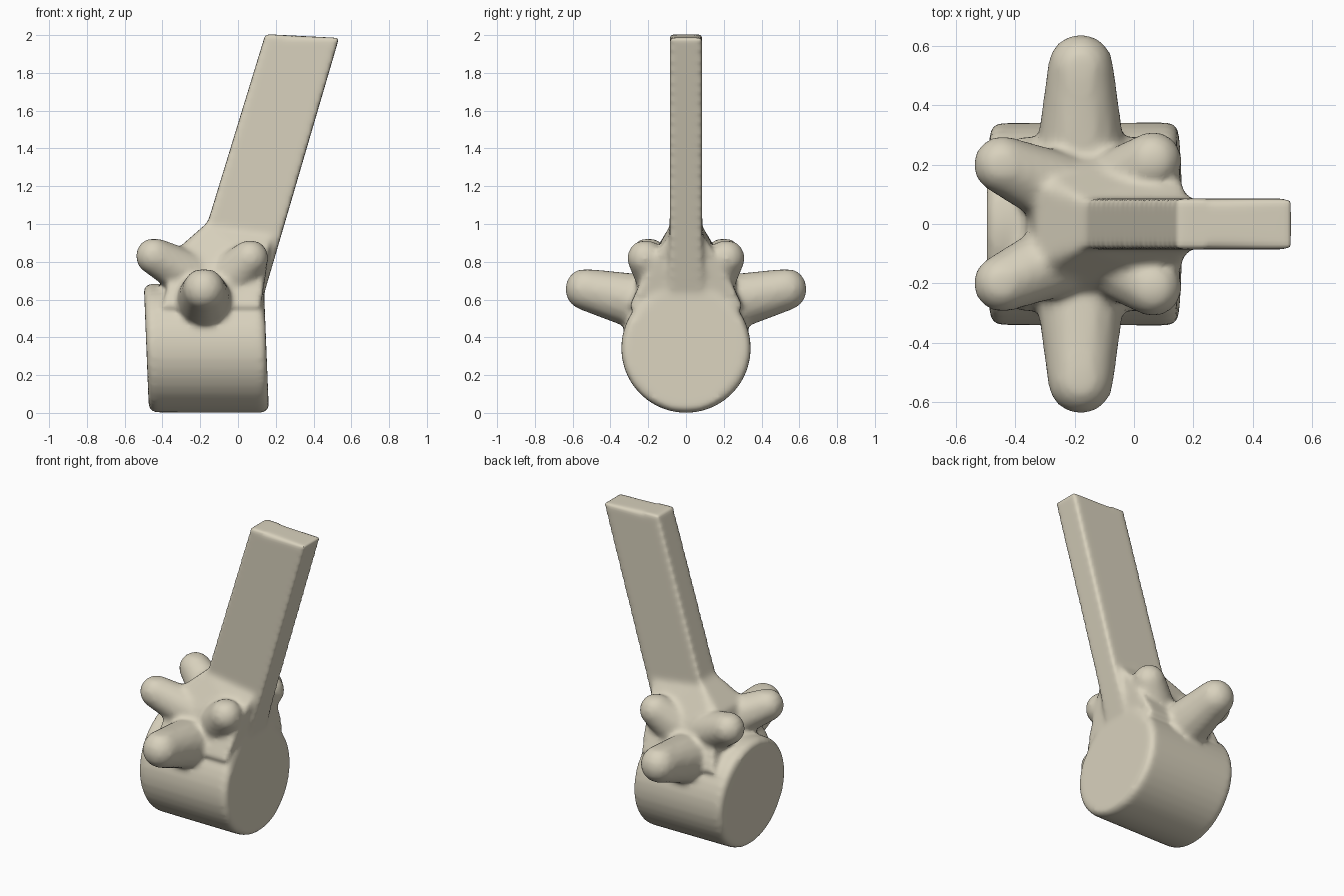
import bpy, bmesh, math
from mathutils import Vector, Matrix

if "Cube" in bpy.data.objects:
    bpy.data.objects.remove(bpy.data.objects["Cube"])

bone = bpy.data.materials.new("bone beige")
bone.diffuse_color = (0.69, 0.64, 0.51, 1)
bone.use_nodes = True
bone.node_tree.nodes["Principled BSDF"].inputs["Base Color"].default_value = bone.diffuse_color

bm = bmesh.new()


def hull(points):
    """Closed convex solid round the given points."""
    verts = [bm.verts.new(p) for p in points]
    res = bmesh.ops.convex_hull(bm, input=verts)
    junk = [v for v in res["geom_interior"] + res["geom_unused"]
            if isinstance(v, bmesh.types.BMVert)]
    bmesh.ops.delete(bm, geom=list(set(junk)), context='VERTS')


def ball_points(centre, r):
    pts = []
    for i in range(1, 8):
        a = math.pi * i / 8
        for j in range(14):
            b = math.tau * j / 14
            pts.append(Vector(centre) + r * Vector(
                (math.sin(a) * math.cos(b), math.sin(a) * math.sin(b), math.cos(a))))
    return pts


def limb(a, ra, b, rb):
    """Rounded tapering process from a to b."""
    hull(ball_points(a, ra) + ball_points(b, rb))


def box_rings(low, high):
    """Corners of two rectangles, each (x0, z0, x1, z1, half_y)."""
    return [(x, s * h, z) for x0, z0, x1, z1, h in (low, high)
            for x, z in ((x0, z0), (x1, z1)) for s in (-1, 1)]


# vertebral body: drum along x with rounded rims and slightly leaning ends
drum = []
for x, r in ((-0.485, 0.318), (-0.46, 0.341), (0.125, 0.343), (0.15, 0.32)):
    for i in range(40):
        a = math.tau * i / 40
        z = r * math.sin(a)
        drum.append((x - 0.04 * z, r * math.cos(a), 0.343 + z))
hull(drum)

# arch rising from the body to the blade
hull(box_rings((-0.40, 0.56, 0.12, 0.56, 0.30), (-0.33, 0.80, 0.13, 0.78, 0.20))
     + box_rings((-0.33, 0.86, 0.13, 0.80, 0.13), (-0.17, 1.00, 0.18, 0.95, 0.08)))

# spinous process: tall leaning blade
hull(box_rings((-0.27, 0.65, 0.135, 0.62, 0.086), (0.145, 2.005, 0.535, 1.985, 0.086)))

for s in (-1, 1):
    # transverse processes
    limb((-0.18, s * 0.25, 0.59), 0.15, (-0.18, s * 0.53, 0.655), 0.112)
    # articular knobs
    limb((-0.24, s * 0.11, 0.72), 0.13, (-0.445, s * 0.20, 0.83), 0.098)
    limb((-0.04, s * 0.12, 0.70), 0.14, (0.065, s * 0.215, 0.82), 0.098)

bmesh.ops.recalc_face_normals(bm, faces=bm.faces)
mesh = bpy.data.meshes.new("vertebra")
bm.to_mesh(mesh)
bm.free()
mesh.materials.append(bone)
obj = bpy.data.objects.new("vertebra", mesh)
bpy.context.collection.objects.link(obj)
bpy.context.view_layer.objects.active = obj
obj.select_set(True)

# fuse the parts and soften the joins
remesh = obj.modifiers.new("fuse", 'REMESH')
remesh.mode = 'VOXEL'
remesh.voxel_size = 0.016
smooth = obj.modifiers.new("soften", 'SMOOTH')
smooth.factor = 0.5
smooth.iterations = 8
for name in ("fuse", "soften"):
    bpy.ops.object.modifier_apply(modifier=name)
for v in obj.data.vertices:
    v.co.z = max(v.co.z, 0.0)
if not obj.data.materials:
    obj.data.materials.append(bone)
bpy.ops.object.shade_smooth_by_angle(angle=math.radians(50))
